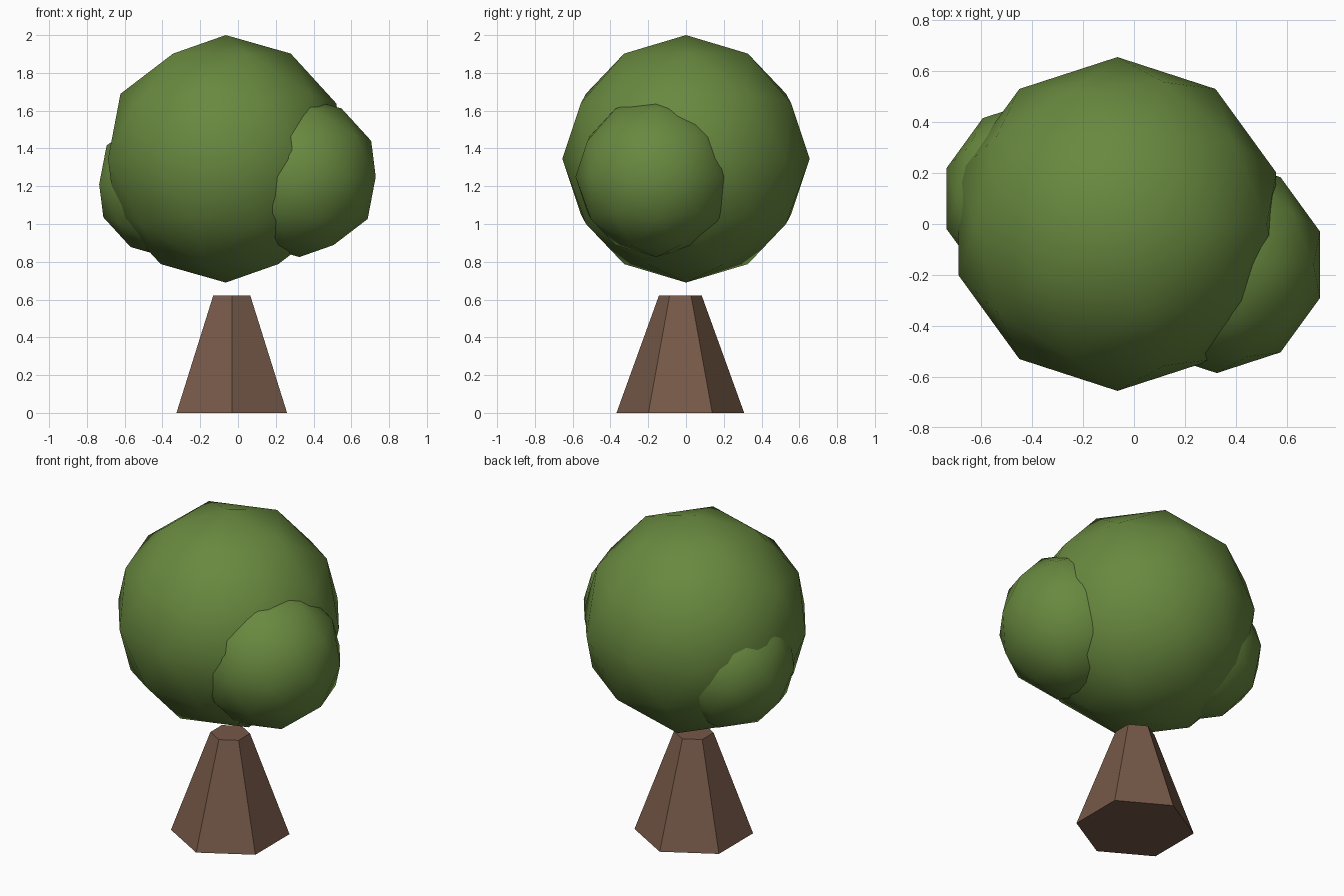
import bpy

if "Cube" in bpy.data.objects:
    bpy.data.objects.remove(bpy.data.objects["Cube"])


def material(name, rgb):
    mat = bpy.data.materials.new(name)
    mat.diffuse_color = (*rgb, 1.0)
    mat.use_nodes = True
    mat.node_tree.nodes["Principled BSDF"].inputs["Base Color"].default_value = mat.diffuse_color
    return mat


green = material("leaf_green", (0.14, 0.25, 0.05))
brown = material("bark_brown", (0.18, 0.10, 0.065))


def foliage(name, centre, radius):
    # Two-level icosphere, smooth shaded with a coarse outline
    bpy.ops.mesh.primitive_ico_sphere_add(subdivisions=2, radius=radius, location=centre)
    ob = bpy.context.object
    ob.name = name
    ob.data.materials.append(green)
    bpy.ops.object.shade_smooth()
    return ob


# Leaf crown: one large ball with a smaller one on each side
foliage("crown_main", (-0.065, 0.0, 1.345), 0.655)
foliage("crown_right", (0.325, -0.16, 1.25), 0.425)
foliage("crown_left", (-0.364, 0.10, 1.21), 0.39)

# Trunk: flat-sided, six-sided tapered post ending just below the crown
bpy.ops.mesh.primitive_cone_add(vertices=6, radius1=0.338, radius2=0.113,
                                depth=0.622, location=(-0.033, -0.03, 0.311))
trunk = bpy.context.object
trunk.name = "trunk"
trunk.data.materials.append(brown)
